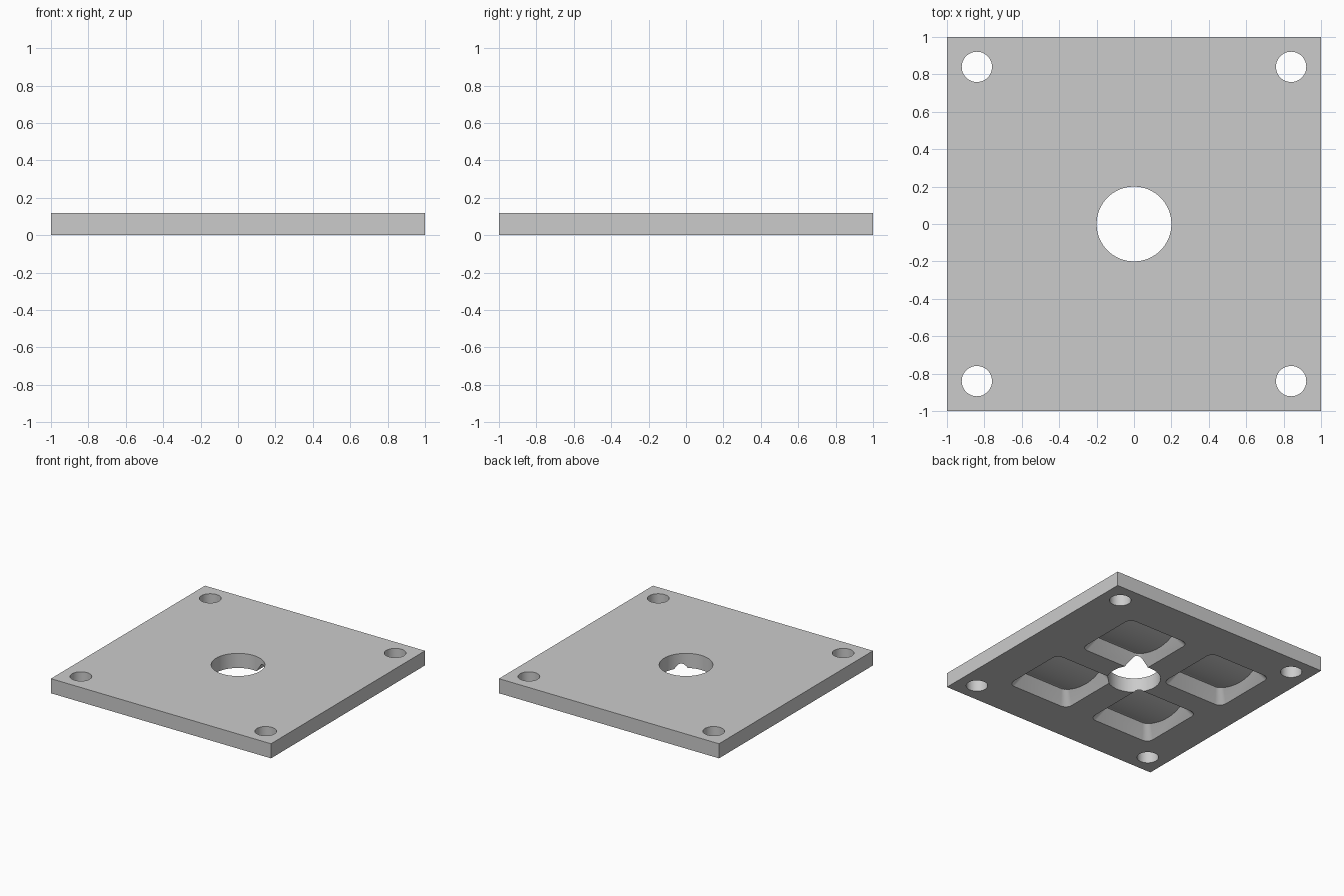
import bpy
import bmesh
from math import cos, sin, pi, radians

cube = bpy.data.objects.get("Cube")
if cube:
    bpy.data.objects.remove(cube, do_unlink=True)

THICK = 0.12
GREY = (0.6, 0.6, 0.6, 1)

mat = bpy.data.materials.new("plain grey")
mat.use_nodes = True
mat.diffuse_color = GREY
mat.node_tree.nodes["Principled BSDF"].inputs["Base Color"].default_value = GREY


def make(name, bm):
    bmesh.ops.recalc_face_normals(bm, faces=bm.faces)
    mesh = bpy.data.meshes.new(name)
    bm.to_mesh(mesh)
    bm.free()
    obj = bpy.data.objects.new(name, mesh)
    bpy.context.collection.objects.link(obj)
    mesh.materials.append(mat)
    return obj


def rounded_square(half, radius, steps=6):
    pts = []
    for corner in range(4):
        mid = corner * pi / 2 + pi / 4
        cx = (half - radius) * (1 if cos(mid) > 0 else -1)
        cy = (half - radius) * (1 if sin(mid) > 0 else -1)
        for i in range(steps + 1):
            a = corner * pi / 2 + i / steps * pi / 2
            pts.append((cx + radius * cos(a), cy + radius * sin(a)))
    return pts


def frustum(name, x, y, layers):
    """Loft between rounded squares given as (height, half width, radius)."""
    bm = bmesh.new()
    rings = [[bm.verts.new((x + px, y + py, z)) for px, py in rounded_square(h, r)]
             for z, h, r in layers]
    low, high = rings
    n = len(low)
    for i in range(n):
        j = (i + 1) % n
        bm.faces.new((low[i], low[j], high[j], high[i]))
    bm.faces.new(low[::-1])
    bm.faces.new(high)
    return make(name, bm)


def cylinder(name, loc, radius, depth, sides, along_x=False):
    bpy.ops.mesh.primitive_cylinder_add(
        vertices=sides, radius=radius, depth=depth, location=loc,
        rotation=(0, radians(90) if along_x else 0, 0))
    obj = bpy.context.object
    obj.name = name
    obj.data.materials.append(mat)
    return obj


def cut(target, cutter):
    """Subtract the cutter, bake the result and drop the helper."""
    cutter.hide_render = True
    mod = target.modifiers.new("cut", 'BOOLEAN')
    mod.operation = 'DIFFERENCE'
    mod.solver = 'EXACT'
    mod.object = cutter
    bpy.context.view_layer.update()
    graph = bpy.context.evaluated_depsgraph_get()
    mesh = bpy.data.meshes.new_from_object(target.evaluated_get(graph))
    target.modifiers.clear()
    target.data = mesh
    bpy.data.objects.remove(cutter, do_unlink=True)


# Square plate
bm = bmesh.new()
bmesh.ops.create_cube(bm, size=2)
for v in bm.verts:
    v.co.z = THICK if v.co.z > 0 else 0
plate = make("plate", bm)

# Four tapered pockets in the underside, in two staggered rows,
# each with a gently bulging floor
for row_x, y in ((-0.085, 0.385), (-0.012, -0.382)):
    for side in (-1, 1):
        x = row_x + side * 0.4
        pocket = frustum("pocket_cutter", x, y, ((-0.02, 0.299, 0.06), (0.1, 0.215, 0.04)))
        cut(pocket, cylinder("dish_cutter", (x, y, 0.75), 0.68, 1, 192, along_x=True))
        cut(plate, pocket)

# Central hole and corner bolt holes
cut(plate, cylinder("centre_cutter", (0, 0, THICK / 2), 0.2, 1, 64))
for x in (-0.84, 0.84):
    for y in (-0.84, 0.84):
        cut(plate, cylinder("bolt_cutter", (x, y, THICK / 2), 0.081, 1, 48))

plate.data.name = "plate"
bpy.ops.object.select_all(action='DESELECT')
plate.select_set(True)
bpy.context.view_layer.objects.active = plate
bpy.ops.object.shade_smooth_by_angle(angle=radians(30))
